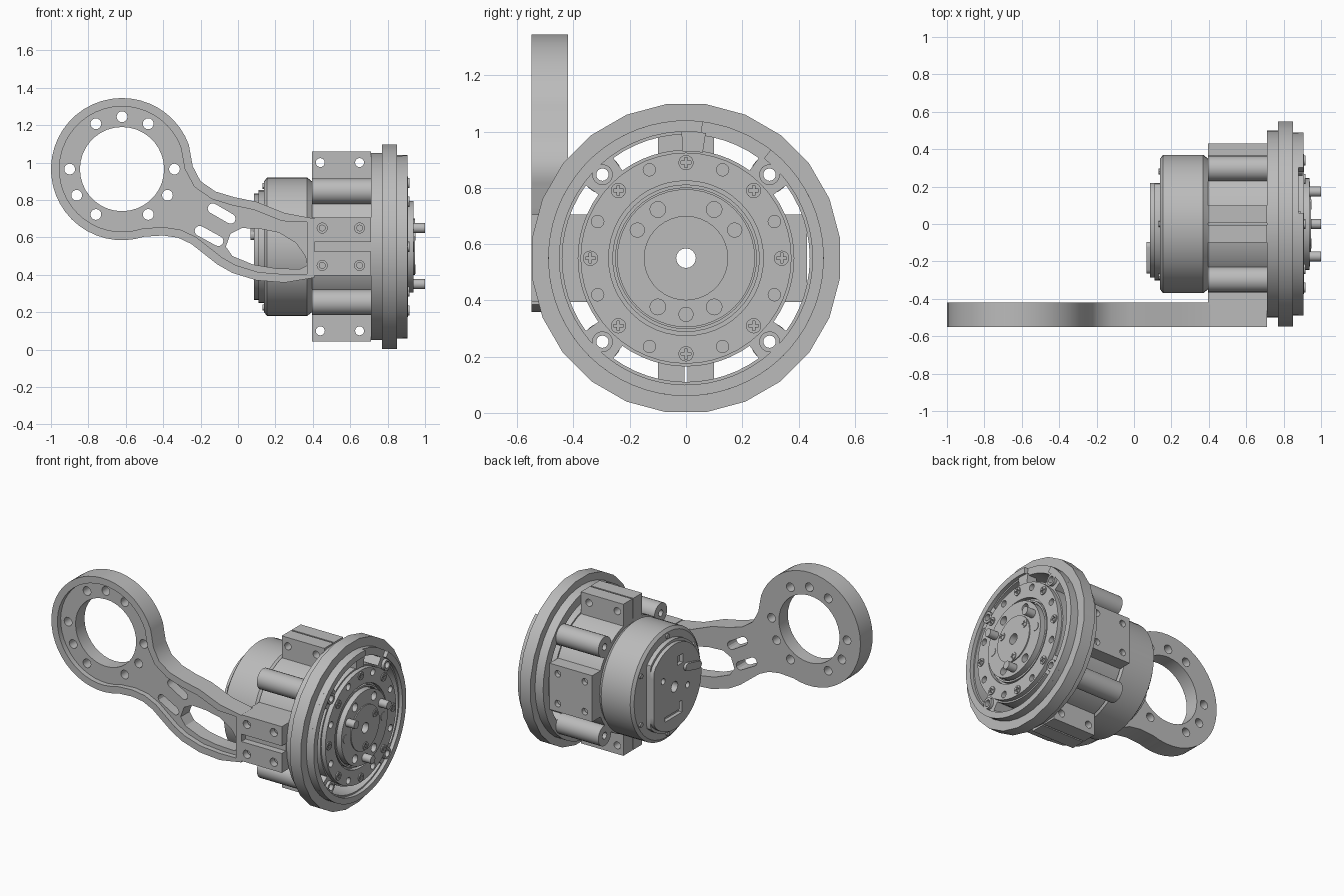
import bpy, bmesh
from math import sin, cos, pi, radians, hypot

if "Cube" in bpy.data.objects:
    bpy.data.objects.remove(bpy.data.objects["Cube"])

grey = bpy.data.materials.new("machined grey")
grey.use_nodes = True
grey.diffuse_color = (0.5, 0.5, 0.5, 1)
grey.node_tree.nodes["Principled BSDF"].inputs["Base Color"].default_value = (0.5, 0.5, 0.5, 1)

AXIS_Z = 0.55   # height of the rotation axis
BORE = 0.035


def finish(name, bm):
    bmesh.ops.remove_doubles(bm, verts=bm.verts, dist=1e-5)
    bmesh.ops.recalc_face_normals(bm, faces=bm.faces)
    mesh = bpy.data.meshes.new(name)
    bm.to_mesh(mesh)
    bm.free()
    mesh.materials.append(grey)
    mesh.shade_smooth()
    mesh.set_sharp_from_angle(angle=radians(30))
    obj = bpy.data.objects.new(name, mesh)
    bpy.context.collection.objects.link(obj)


def plate(name, loops, a, b, axis="X"):
    """Extrude an outline with holes from a to b; X plates use (y, z from the axis), Y plates (x, z)."""
    curve = bpy.data.curves.new(name, "CURVE")
    curve.dimensions = "2D"
    curve.fill_mode = "BOTH"
    curve.extrude = (b - a) / 2
    for loop in loops:
        spline = curve.splines.new("POLY")
        spline.points.add(len(loop) - 1)
        for point, (u, v) in zip(spline.points, loop):
            point.co = (u, v, 0, 1)
        spline.use_cyclic_u = True
    tmp = bpy.data.objects.new(name + " outline", curve)
    bpy.context.collection.objects.link(tmp)
    graph = bpy.context.evaluated_depsgraph_get()
    mesh = bpy.data.meshes.new_from_object(tmp.evaluated_get(graph))
    bm = bmesh.new()
    bm.from_mesh(mesh)
    bpy.data.objects.remove(tmp)
    bpy.data.meshes.remove(mesh)
    for vert in bm.verts:
        u, v, w = vert.co
        w += (a + b) / 2
        vert.co = (w, u, v + AXIS_Z) if axis == "X" else (u, w, v)
    finish(name, bm)


def lathe(name, profile, n=48):
    """Spin a closed (x, radius) profile around the axis."""
    bm = bmesh.new()
    rings = [[bm.verts.new((x, r * cos(2 * pi * i / n), AXIS_Z + r * sin(2 * pi * i / n)))
              for x, r in profile] for i in range(n)]
    m = len(profile)
    for i in range(n):
        p, q = rings[i], rings[(i + 1) % n]
        for j in range(m):
            k = (j + 1) % m
            bm.faces.new((p[j], q[j], q[k], p[k]))
    finish(name, bm)


def polar(r, deg, u=0, v=0):
    return (u + r * cos(radians(deg)), v + r * sin(radians(deg)))


def circle(r, u=0, v=0, n=16, turn=0):
    return [polar(r, 360 * i / n + turn, u, v) for i in range(n)]


def rect(u0, u1, v0, v1):
    return [(u0, v0), (u1, v0), (u1, v1), (u0, v1)]


def band(r0, r1, d0, d1, n=12):
    steps = [d0 + (d1 - d0) * i / n for i in range(n + 1)]
    return [polar(r1, d) for d in steps] + [polar(r0, d) for d in reversed(steps)]


def slot(p, q, r):
    """Rounded slot between two points."""
    length = hypot(q[0] - p[0], q[1] - p[1])
    dx, dy = (q[0] - p[0]) / length, (q[1] - p[1]) / length
    pts = []
    for (cx, cy), s in ((q, 1), (p, -1)):
        for i in range(7):
            t = -pi / 2 + pi * i / 6
            a, b = s * r * cos(t), s * r * sin(t)
            pts.append((cx + a * dx - b * dy, cy + a * dy + b * dx))
    return pts


def inset(loop, d):
    """Shrink a counter-clockwise outline by d."""
    out = []
    for i, (x, y) in enumerate(loop):
        (ax, ay), (bx, by) = loop[i - 1], loop[(i + 1) % len(loop)]
        length = hypot(bx - ax, by - ay)
        out.append((x - d * (by - ay) / length, y + d * (bx - ax) / length))
    return out


def screw(name, r, u, v, a, b):
    w, s = r * 0.18, r * 0.65
    cross = [(w, w), (w, s), (-w, s), (-w, w), (-s, w), (-s, -w),
             (-w, -w), (-w, -s), (w, -s), (w, -w), (s, -w), (s, w)]
    plate(name, [circle(r, u, v), [(u + x, v + y) for x, y in cross]], a, b)


# Swing arm: ring end, waisted neck, recessed front with a raised border
RING = (-0.62, 0.965)
arm = [polar(0.38, 20 + 268 * i / 34, *RING) for i in range(35)]
arm += [(-0.40, 0.61), (-0.32, 0.598), (-0.25, 0.565), (-0.18, 0.51), (-0.11, 0.455), (-0.03, 0.41),
        (0.1, 0.37), (0.25, 0.358), (0.41, 0.385), (0.41, 0.7), (0.25, 0.73), (0.1, 0.79),
        (-0.02, 0.815), (-0.12, 0.845), (-0.2, 0.9), (-0.242, 0.98)]
window = [(-0.065, 0.55), (-0.03, 0.5), (0.08, 0.455), (0.2, 0.435), (0.33, 0.43), (0.37, 0.45),
          (0.36, 0.5), (0.31, 0.57), (0.22, 0.625), (0.12, 0.645), (0.02, 0.65), (-0.04, 0.62)]
holes = [circle(0.225, *RING, n=36), window,
         slot((-0.135, 0.755), (-0.04, 0.7), 0.027), slot((-0.205, 0.635), (-0.105, 0.58), 0.027)]
holes += [circle(0.029, *polar(0.28, d, *RING)) for d in range(0, 360, 30) if d not in (30, 150, 270)]
plate("arm_web", [arm] + holes, -0.515, -0.42, "Y")
plate("arm_border", [arm, inset(arm, 0.045)], -0.55, -0.515, "Y")

# Arm foot bolted on the housing
plate("arm_foot", [rect(0.41, 0.71, 0.395, 0.705)], -0.505, -0.42, "Y")
for side, z in (("lower", 0.395), ("upper", 0.575)):
    bolts = [circle(0.027, x, z + (0.055 if side == "lower" else 0.075)) for x in (0.45, 0.65)]
    plate(side + "_foot_strip", [rect(0.41, 0.71, z, z + 0.13)] + bolts, -0.55, -0.505, "Y")
    plate(side + "_foot_bolts", [circle(0.018, x, z + (0.055 if side == "lower" else 0.075))
                                 for x in (0.45, 0.65)], -0.505, -0.535 + 0.01, "Y")

# Clamp housing: core, side pads, split fins and corner bosses
plate("housing_core", [circle(0.375, n=48), circle(BORE)], 0.395, 0.71)
pad_holes = [circle(0.022, x, z) for x in (0.45, 0.65) for z in (0.45, 0.65)]
for side, s in (("front", -1), ("back", 1)):
    for part, a, b, cuts in (("pad_base", 0.3, 0.4, []), ("pad_face", 0.4, 0.43, pad_holes)):
        plate(side + "_" + part, [rect(0.395, 0.71, 0.395, 0.705)] + cuts,
              min(s * a, s * b), max(s * a, s * b), "Y")
    for level, t in (("top", 1), ("bottom", -1)):
        z0, z1 = sorted((AXIS_Z + t * 0.34, AXIS_Z + t * 0.508))
        fin_holes = [circle(0.024, x, AXIS_Z + t * 0.45) for x in (0.44, 0.65)]
        plate(side + "_" + level + "_fin", [rect(0.395, 0.71, z0, z1)] + fin_holes,
              min(s * 0.005, s * 0.1), max(s * 0.005, s * 0.1), "Y")
for d in range(45, 360, 90):
    c = polar(0.42, d)
    plate("corner_boss", [circle(0.068, *c, n=24), circle(0.022, *c)], 0.395, 0.71)

# Flange layers sharing arc slots and bolt holes
cuts = [circle(BORE)] + [band(0.385, 0.44, d - 36, d + 36) for d in range(0, 360, 90)]
bolt_cuts = [circle(0.022, *polar(0.42, d)) for d in range(45, 360, 90)]
plate("flange_back", [circle(0.5, n=40)] + cuts + bolt_cuts, 0.71, 0.77)
plate("flange_rim", [circle(0.552, n=24, turn=7.5)] + cuts + bolt_cuts, 0.77, 0.85)
plate("flange_floor", [circle(0.49, n=40)] + cuts + bolt_cuts, 0.85, 0.88)
plate("flange_wall", [band(0.45, 0.49, 83, 412, 60)], 0.88, 0.905)
plate("flange_lug", [band(0.38, 0.45, 81, 92, 4)], 0.82, 0.89)
for d in range(45, 360, 90):
    c = polar(0.42, d)
    plate("bolt_washer", [circle(0.037, *c), circle(0.022, *c)], 0.88, 0.9)

# Output plate with screws around the edge
recesses = [circle(0.022, *polar(0.34, d + 22.5)) for d in range(0, 360, 45)]
plate("output_plate", [circle(0.375, n=48), circle(0.275, n=48)] + recesses, 0.88, 0.91)
plate("inner_ring", [circle(0.262, n=48), circle(0.25, n=48)], 0.88, 0.905)
for d in range(0, 360, 45):
    screw("plate_screw", 0.027, *polar(0.34, d), 0.91, 0.917)

# Raised hub with holes, screws and drive pins
hub_holes = [circle(0.028, *polar(0.2, d)) for d in (60, 120, 240, 300)]
plate("hub_disc", [circle(0.245, n=48), circle(BORE)] + hub_holes, 0.88, 0.938)
plate("hub_cap", [circle(0.15, n=36), circle(BORE)], 0.938, 0.945)
for d in (0, 180):
    plate("hub_plug", [circle(0.028, *polar(0.2, d))], 0.938, 0.941)
for d in (30, 150, 270):
    plate("drive_pin", [circle(0.027, *polar(0.2, d))], 0.938, 1.0)
    screw("hub_screw", 0.026, *polar(0.12, d), 0.945, 0.95)

# Motor can with chamfered ends
lathe("motor_can", [(0.14, BORE), (0.14, 0.35), (0.155, 0.37), (0.37, 0.37), (0.395, 0.35), (0.395, BORE)])


# Rear cap with one flat side, pockets and a cable socket
def flat(r):
    return [(min(y, 0.22), z) for y, z in circle(r, n=40)]


plate("cap_base", [flat(0.302), circle(BORE)], 0.11, 0.14)
pockets = [[(0.1, -0.2), (-0.08, -0.2), (-0.08, -0.12), (-0.05, -0.12), (-0.05, -0.17), (0.1, -0.17)],
           rect(-0.09, -0.03, 0.13, 0.19), circle(0.02, 0.12, 0.08), circle(0.02, -0.14, -0.04)]
plate("cap_face", [flat(0.285), circle(BORE)] + pockets, 0.085, 0.11)
plate("cable_socket", [slot((-0.12, 0.09), (-0.24, 0.06), 0.025)], 0.068, 0.085)
for d in range(30, 390, 60):
    plate("can_screw", [circle(0.016, *polar(0.325, d), n=12)], 0.13, 0.146)
